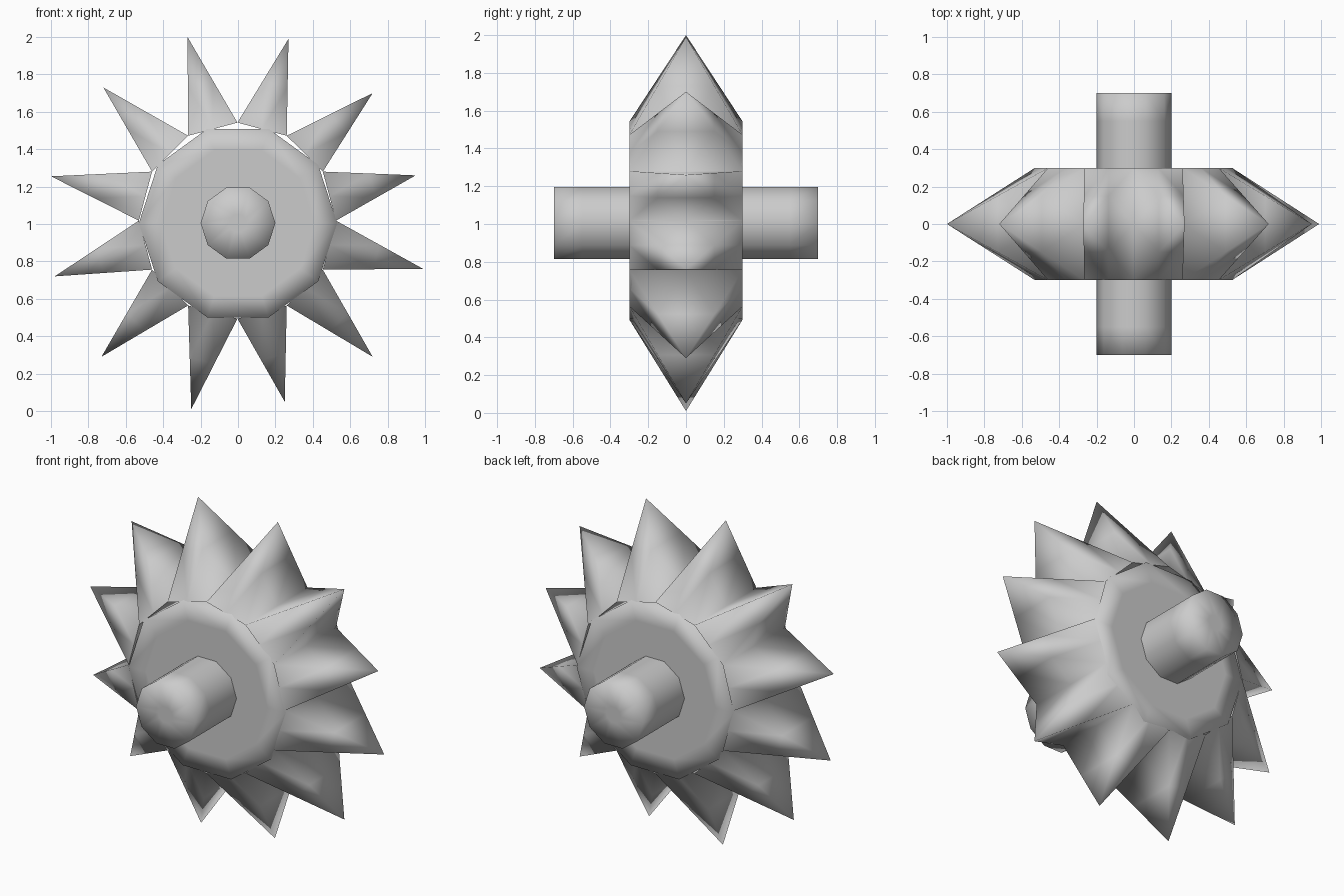
import bpy, bmesh, math
from mathutils import Vector

if "Cube" in bpy.data.objects:
    bpy.data.objects.remove(bpy.data.objects["Cube"], do_unlink=True)

grey = bpy.data.materials.new("plain_grey")
grey.use_nodes = True
colour = (0.6, 0.6, 0.6, 1)
grey.diffuse_color = colour
grey.node_tree.nodes["Principled BSDF"].inputs["Base Color"].default_value = colour

CENTRE = Vector((0, 0, 1.005))
HALF_WIDTH = 0.3


def finish(name, bm):
    bmesh.ops.recalc_face_normals(bm, faces=bm.faces)
    mesh = bpy.data.meshes.new(name)
    bm.to_mesh(mesh)
    bm.free()
    for p in mesh.polygons:
        p.use_smooth = True
    mesh.materials.append(grey)
    obj = bpy.data.objects.new(name, mesh)
    bpy.context.collection.objects.link(obj)
    return obj


def roller(name, radius, half, inset, loop):
    """Ten-sided cylinder along y, with support loops that keep the rounding near its rims."""
    bm = bmesh.new()
    stations = [(-half, radius - inset), (-half, radius), (loop - half, radius),
                (half - loop, radius), (half, radius), (half, radius - inset)]
    rings = []
    for y, r in stations:
        rings.append([bm.verts.new(CENTRE + Vector((r * math.cos(a), y, r * math.sin(a))))
                      for a in (math.tau * i / 10 for i in range(10))])
    for a, b in zip(rings, rings[1:]):
        for i in range(10):
            j = (i + 1) % 10
            bm.faces.new((a[i], a[j], b[j], b[i]))
    bm.faces.new(rings[0])
    bm.faces.new(rings[-1])
    return finish(name, bm)


# Drum and the axle through it
roller("drum", 0.53, HALF_WIDTH, 0.12, 0.15)
roller("axle", 0.2, 0.7, 0.15, 0.15)

# Ring of hand-shaped spikes: (x, z) of each tip, clockwise from the top
tips = [(0.27, 1.99), (0.72, 1.70), (0.95, 1.26), (0.99, 0.76), (0.72, 0.29), (0.25, 0.05),
        (-0.25, 0.01), (-0.73, 0.29), (-0.98, 0.72), (-1.0, 1.255), (-0.72, 1.73), (-0.27, 2.0)]
bm = bmesh.new()
valleys = []
for i in range(12):
    a = math.tau * i / 12
    x, z = 0.527 * math.sin(a) - 0.003, 1.018 + 0.524 * math.cos(a)
    valleys.append([bm.verts.new((x, y, z)) for y in (-HALF_WIDTH, HALF_WIDTH)])
for i, (x, z) in enumerate(tips):
    (a, b), (d, c) = valleys[i], valleys[(i + 1) % 12]
    tip = bm.verts.new((x, 0, z))
    for p, q in ((a, b), (b, c), (c, d), (d, a)):
        bm.faces.new((p, q, tip))
    # underside closing each spike
    bm.faces.new([bm.verts.new(v.co) for v in (a, b, c, d)])
bmesh.ops.subdivide_edges(bm, edges=bm.edges[:], cuts=1, use_grid_fill=True)
finish("spikes", bm)
